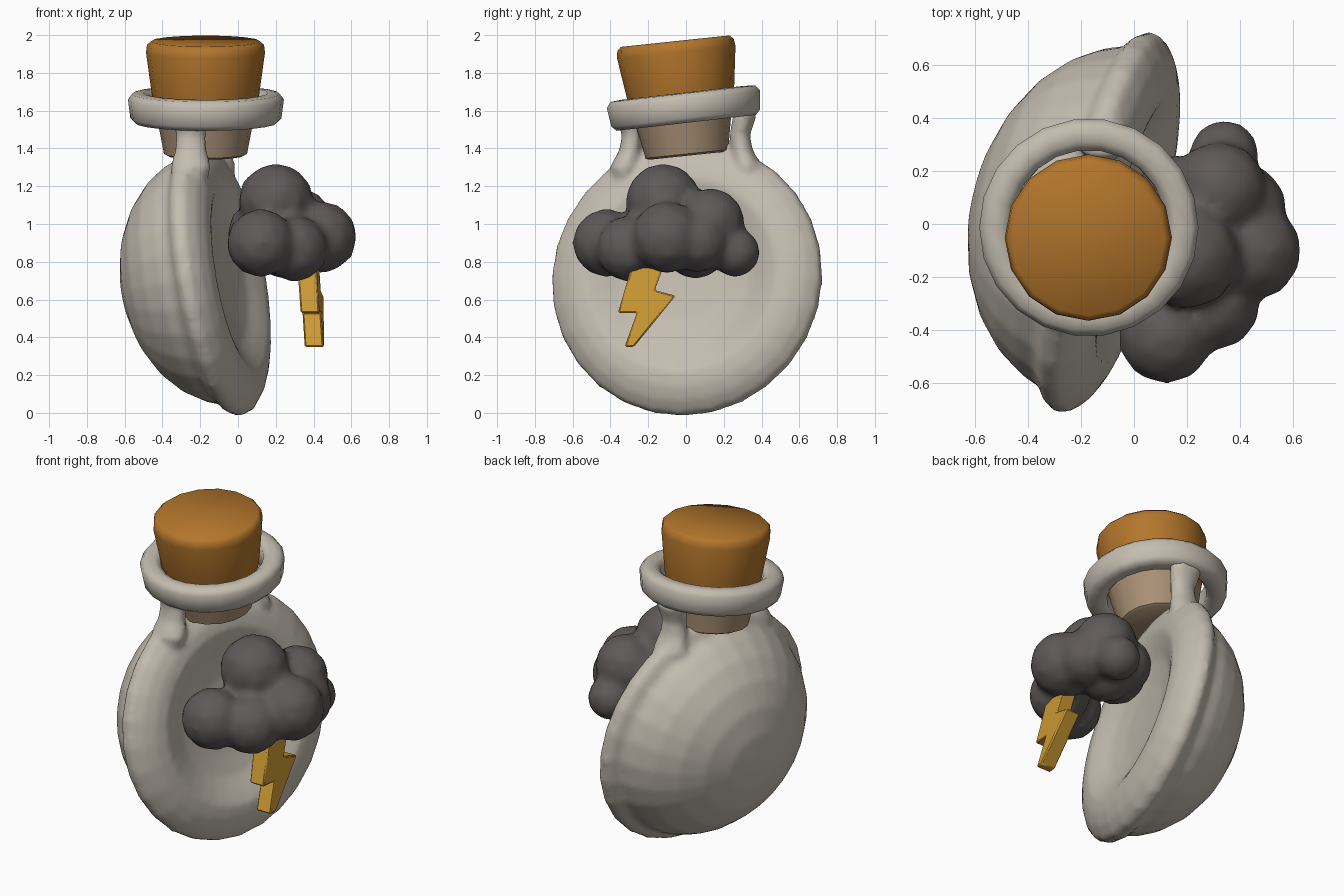
import bpy, bmesh, math
from mathutils import Matrix, Vector

cube = bpy.data.objects.get("Cube")
if cube:
    bpy.data.objects.remove(cube)


def material(name, color):
    m = bpy.data.materials.new(name)
    m.use_nodes = True
    m.diffuse_color = (*color, 1)
    m.node_tree.nodes["Principled BSDF"].inputs["Base Color"].default_value = (*color, 1)
    return m


GLASS = material("bottle grey", (0.55, 0.505, 0.435))
CORK = material("cork brown", (0.45, 0.18, 0.025))
PALE_CORK = material("pale cork", (0.40, 0.28, 0.18))
CLOUD = material("storm grey", (0.115, 0.10, 0.10))
GOLD = material("lightning gold", (0.62, 0.33, 0.035))


def finish(name, bm, mats, matrix=Matrix(), angle=40):
    bm.transform(matrix)
    bmesh.ops.recalc_face_normals(bm, faces=bm.faces)
    mesh = bpy.data.meshes.new(name)
    bm.to_mesh(mesh)
    bm.free()
    for m in mats:
        mesh.materials.append(m)
    ob = bpy.data.objects.new(name, mesh)
    bpy.context.collection.objects.link(ob)
    bpy.ops.object.select_all(action='DESELECT')
    ob.select_set(True)
    bpy.context.view_layer.objects.active = ob
    bpy.ops.object.shade_smooth_by_angle(angle=math.radians(angle))
    return ob


def melt(ob, voxel, rounds):
    """Fuse overlapping shells of an object into one soft skin."""
    remesh = ob.modifiers.new("melt", 'REMESH')
    remesh.mode = 'VOXEL'
    remesh.voxel_size = voxel
    remesh.use_smooth_shade = True
    soften = ob.modifiers.new("soften", 'SMOOTH')
    soften.factor = 0.5
    soften.iterations = rounds


def loft(rings, closed=False, bm=None):
    """Skin rings of points; cap the ends unless the rings form a loop."""
    bm = bm or bmesh.new()
    loops = [[bm.verts.new(p) for p in ring] for ring in rings]
    pairs = list(zip(loops, loops[1:]))
    if closed:
        pairs.append((loops[-1], loops[0]))
    else:
        bm.faces.new(loops[0])
        bm.faces.new(loops[-1])
    for a, b in pairs:
        for i in range(len(a)):
            j = (i + 1) % len(a)
            bm.faces.new((a[i], a[j], b[j], b[i]))
    return bm


def ellipse(cx, cy, z, rx, ry, n):
    return [(cx + rx * math.cos(math.tau * i / n),
             cy + ry * math.sin(math.tau * i / n), z) for i in range(n)]


def lathe(profile, n, closed=False):
    return loft([ellipse(0, 0, z, r, r, n) for r, z in profile], closed)


# Half flask: domed back, thin flange, broad raised band and shallow dish
dome = [(0.68 * math.sin(a), -0.53 * math.cos(a))
        for a in (math.radians(d) for d in (4, 16, 30, 44, 58, 70, 79))]
lip = [(0.715, -0.07), (0.738, -0.04), (0.73, 0.01), (0.67, 0.06), (0.60, 0.09),
       (0.52, 0.10), (0.45, 0.075), (0.36, 0.035), (0.22, 0.01), (0.05, 0.005)]
facing = Vector((1, -0.25, 0.175)).normalized()
tilt = facing.to_track_quat('Z', 'Y').to_matrix().to_4x4()
flask = lathe(dome + lip, 28)
flask.transform(Matrix.Translation((-0.085, 0, 0.715)) @ tilt)

# Two flared neck struts, fused to the flask, that carry the ring
for side, x in ((-1, -0.25), (1, -0.12)):
    sections = [(0.33, 1.18, 0.07, 0.05), (0.325, 1.30, 0.11, 0.08),
                (0.295, 1.39, 0.085, 0.06), (0.285, 1.47, 0.08, 0.055),
                (0.315, 1.59, 0.11, 0.065)]
    loft([ellipse(x, side * y, z, rx, ry, 12)
          for y, z, rx, ry in sections], bm=flask)
melt(finish("flask_body", flask, [GLASS], angle=50), 0.02, 3)

# Neck ring, with the cork leaning slightly less than it
ring = [(0.285, -0.06), (0.305, -0.08), (0.375, -0.08), (0.40, -0.055),
        (0.413, 0.045), (0.39, 0.075), (0.33, 0.08), (0.295, 0.055)]
finish("neck_ring", lathe(ring, 22, True), [GLASS],
       Matrix.Translation((-0.17, -0.008, 1.615)) @ Matrix.Rotation(math.radians(6.5), 4, 'X'), 50)

cork = lathe([(0.20, -0.25), (0.22, -0.24), (0.262, -0.02), (0.282, 0.06),
              (0.315, 0.30), (0.31, 0.34), (0.288, 0.36)], 16)
for f in cork.faces:
    f.material_index = 1 if f.calc_center_median().z < -0.01 else 0
finish("cork", cork, [CORK, PALE_CORK],
       Matrix.Translation((-0.172, -0.02, 1.61)) @ Matrix.Rotation(math.radians(6), 4, 'X'), 45)

# Storm cloud: overlapping puffs melted together
puffs = [(0.20, -0.12, 1.12, 0.205), (0.44, -0.10, 0.93, 0.195),
         (0.12, -0.42, 0.90, 0.185), (0.30, -0.30, 0.87, 0.18),
         (0.32, 0.13, 1.01, 0.185), (0.34, 0.26, 0.85, 0.135),
         (0.25, 0.05, 0.88, 0.175), (0.16, 0.10, 0.94, 0.165),
         (0.12, -0.02, 0.95, 0.18), (0.41, 0.06, 0.91, 0.17)]
bm = bmesh.new()
for x, y, z, r in puffs:
    bmesh.ops.create_icosphere(bm, subdivisions=2, radius=r,
                               matrix=Matrix.Translation((x, y, z)))
melt(finish("storm_cloud", bm, [CLOUD], angle=60), 0.025, 4)

# Lightning bolt: a zigzag outline given thickness
outline = [(-0.29, 0.77), (-0.36, 0.53), (-0.26, 0.53), (-0.325, 0.35),
           (-0.275, 0.35), (-0.055, 0.62), (-0.165, 0.65), (-0.11, 0.80)]
sides = [[(0.40 + 0.1 * (y + 0.2) + 0.1 * (0.5 - z) + d, y, z)
          for y, z in outline] for d in (-0.05, 0.05)]
bolt = finish("lightning_bolt", loft(sides), [GOLD], angle=30)
bevel = bolt.modifiers.new("soft_edges", 'BEVEL')
bevel.width = 0.008
bevel.segments = 1
